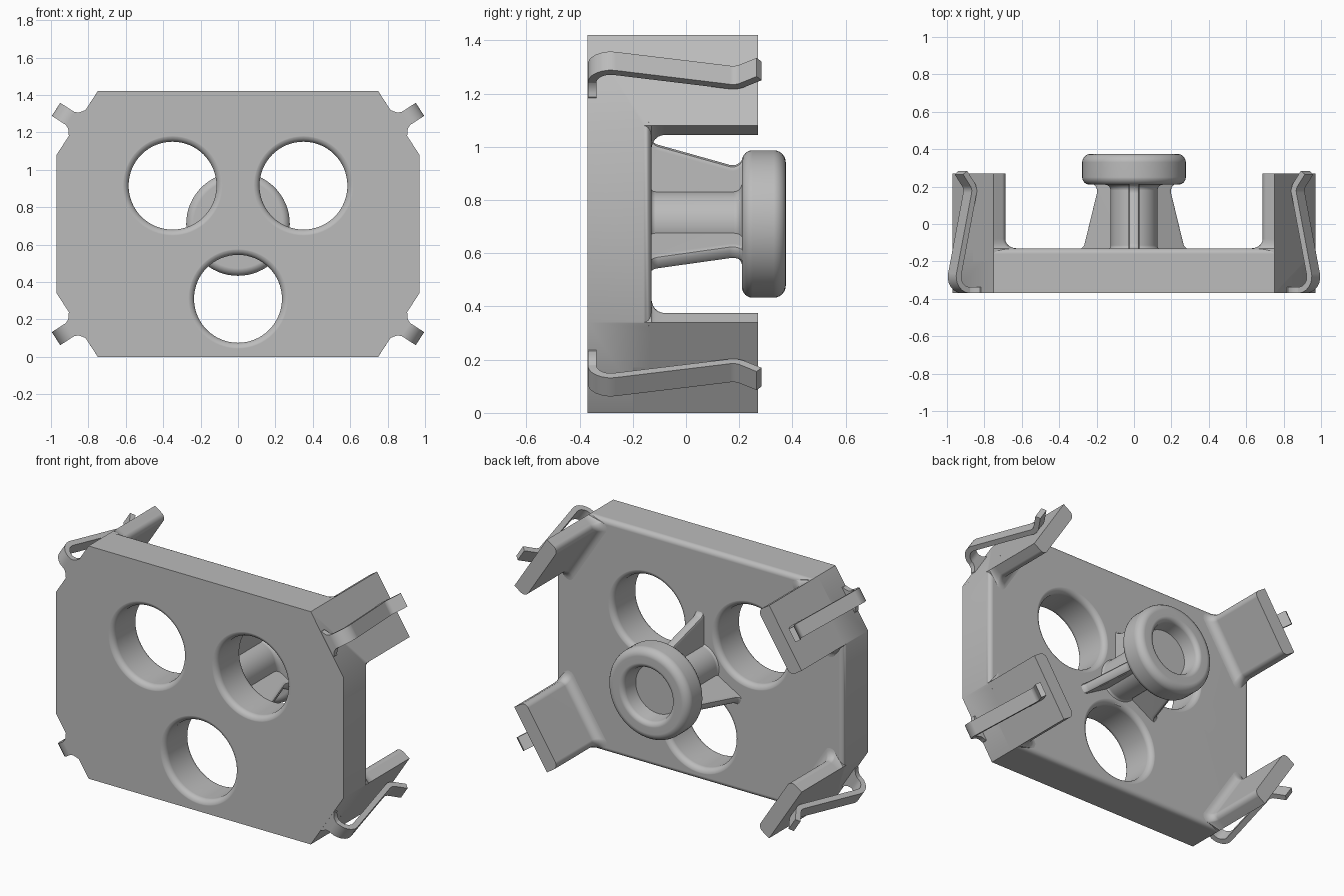
import bpy, bmesh
from math import sin, cos, pi, tan, radians
from mathutils import Vector

cube = bpy.data.objects.get("Cube")
if cube:
    bpy.data.objects.remove(cube)

GREY = (0.5, 0.5, 0.5, 1)
grey = bpy.data.materials.new("plain grey")
grey.use_nodes = True
grey.diffuse_color = GREY
grey.node_tree.nodes["Principled BSDF"].inputs["Base Color"].default_value = GREY

MID = 0.71            # height of the hub axis
FRONT, BACK, TIP = -0.37, -0.13, 0.27


def round_path(points, steps=6):
    """Round the inner corners of an open 2D path of (a, b, radius)."""
    out = []
    for i, (a, b, r) in enumerate(points):
        p = Vector((a, b))
        if not r:
            out.append(p)
            continue
        d1 = (Vector(points[i - 1][:2]) - p).normalized()
        d2 = (Vector(points[i + 1][:2]) - p).normalized()
        half = d1.angle(d2) / 2
        c = p + (d1 + d2).normalized() * (r / sin(half))
        s, e = (p + d * (r / tan(half)) - c for d in (d1, d2))
        out += [c + s.lerp(e, k / steps).normalized() * r for k in range(steps + 1)]
    return out


def loft(name, rings):
    """Skin equal closed rings and cap both ends."""
    bm = bmesh.new()
    rows = [[bm.verts.new(p) for p in ring] for ring in rings]
    n = len(rows[0])
    for lo, hi in zip(rows, rows[1:]):
        for i in range(n):
            j = (i + 1) % n
            bm.faces.new((lo[i], lo[j], hi[j], hi[i]))
    bm.faces.new(rows[0])
    bm.faces.new(rows[-1])
    bmesh.ops.recalc_face_normals(bm, faces=bm.faces)
    mesh = bpy.data.meshes.new(name)
    bm.to_mesh(mesh)
    bm.free()
    mesh.materials.append(grey)
    obj = bpy.data.objects.new(name, mesh)
    bpy.context.collection.objects.link(obj)
    return obj


def lathe(name, profile, x=0, z=MID, sides=64):
    """Turn a profile of (radius, y) about an axis along y."""
    angles = [2 * pi * i / sides for i in range(sides)]
    return loft(name, [[(x + r * cos(a), y, z + r * sin(a)) for a in angles]
                       for r, y in profile])


def finish(obj):
    bpy.ops.object.select_all(action="DESELECT")
    obj.select_set(True)
    bpy.context.view_layer.objects.active = obj
    bpy.ops.object.shade_smooth_by_angle(angle=radians(35))
    mod = obj.modifiers.new("even shading", "WEIGHTED_NORMAL")
    mod.keep_sharp = True


# Plate: octagon with its straight back edges rounded
quarter = [(0.75, 0.71), (0.97, 0.37)]
outline = [(x, z) for x, z in quarter] + [(x, -z) for x, z in reversed(quarter)]
outline += [(-x, -z) for x, z in outline]
plate = loft("plate", [[(x, y, MID + z) for x, z in outline] for y in (FRONT, BACK)])
bm = bmesh.new()
bm.from_mesh(plate.data)
straight = []
for e in bm.edges:
    d = e.verts[0].co - e.verts[1].co
    if all(v.co.y > BACK - 0.01 for v in e.verts) and min(abs(d.x), abs(d.z)) < 0.01:
        straight.append(e)
bmesh.ops.bevel(bm, geom=straight, offset=0.03, segments=5, profile=0.5, affect="EDGES")
bm.to_mesh(plate.data)
bm.free()

# Three through holes with rounded rims
R, RIM = 0.235, 0.035
arc = [(k * pi / 12) for k in range(7)]
flare = [(R + RIM * (1 - sin(a)), RIM * (1 - cos(a)) - 0.0005) for a in arc]
cut = [(R + RIM, FRONT - 0.1)] + [(r, FRONT + h) for r, h in flare]
cut += [(r, BACK - h) for r, h in reversed(flare)] + [(R + RIM, BACK + 0.1)]
for x, z in ((-0.35, 0.915), (0.35, 0.915), (0, 0.31)):
    cutter = lathe("hole_cutter", cut, x, z)
    cutter.hide_render = True
    mod = plate.modifiers.new("hole", "BOOLEAN")
    mod.operation, mod.solver, mod.object = "DIFFERENCE", "EXACT", cutter
    bpy.context.view_layer.objects.active = plate
    bpy.ops.object.modifier_apply(modifier=mod.name)
    bpy.data.objects.remove(cutter)
finish(plate)


# Hub: stem flaring into a round knob with a recess in its back
hub = round_path([(0.16, -0.14, 0), (0.125, -0.13, 0.02), (0.125, 0.21, 0.03),
                  (0.277, 0.21, 0.04), (0.277, 0.375, 0.045),
                  (0.165, 0.375, 0.03), (0.15, 0.27, 0)])
finish(lathe("hub", hub))

# Three tapering ribs around the stem
rib = round_path([(0.02, -0.2, 0), (0.35, -0.15, 0), (0.302, -0.12, 0.04),
                  (0.215, 0.19, 0.04), (0.26, 0.225, 0), (0.02, 0.24, 0)])
for i in range(3):
    a = pi / 2 + i * 2 * pi / 3
    rings = []
    for side, inset in ((-0.03, 0.022), (-0.024, 0.007), (-0.012, 0),
                        (0.012, 0), (0.024, 0.007), (0.03, 0.022)):
        rings.append([((r - inset) * cos(a) - side * sin(a), y,
                       MID + (r - inset) * sin(a) + side * cos(a)) for r, y in rib])
    finish(loft(f"rib_{i + 1}", rings))


def corner(sx, sz, out, along, y):
    """Point measured outward from, and along, a slanted corner face."""
    return (sx * (0.86 + 0.84 * out + 0.543 * along), y,
            MID + sz * (0.54 + 0.543 * out - 0.84 * along))


HALF, THICK, FILLET = 0.2025, 0.09, 0.05
levels = [(FILLET, BACK - 0.07)]
levels += [(FILLET * (1 - sin(a)), BACK + FILLET * (1 - cos(a))) for a in arc]
levels += [(0, TIP)]

# Spring clip centre line as (outward, y)
clip_path = round_path([(-0.02, -0.353, 0), (0.005, -0.353, 0), (0.012, -0.353, 0),
                        (0.025, -0.353, 0), (0.045, -0.353, 0), (0.136, -0.353, 0.07),
                        (0.015, 0.19, 0.06), (0.078, 0.275, 0)], 8)

for sx, side in ((1, "left"), (-1, "right")):
    for sz, level in ((1, "upper"), (-1, "lower")):
        # Arm: slab behind the slanted corner, filleted into the plate
        rings = []
        for d, y in levels:
            w, h = THICK + d, HALF + d
            section = round_path([(0, -HALF, 0), (-w, -h, 0.035),
                                  (-w, h, 0.035), (0, HALF, 0)])
            rings.append([corner(sx, sz, o, t, y) for o, t in section])
        finish(loft(f"{level}_{side}_arm", rings))

        # Clip: bent strip, widened where it joins the arm
        rings = []
        for i, p in enumerate(clip_path):
            before = clip_path[max(i - 1, 0)]
            after = clip_path[min(i + 1, len(clip_path) - 1)]
            d = (after - before).normalized()
            n = Vector((-d.y, d.x)) * 0.016
            f = min(max(1 - p.x / 0.045, 0), 1) if p.y < -0.34 else 0
            w = 0.0415 + 0.045 * f * f
            rings.append([corner(sx, sz, q.x, t, q.y) for q, t in
                          ((p + n, -w), (p + n, w), (p - n, w), (p - n, -w))])
        finish(loft(f"{level}_{side}_clip", rings))
